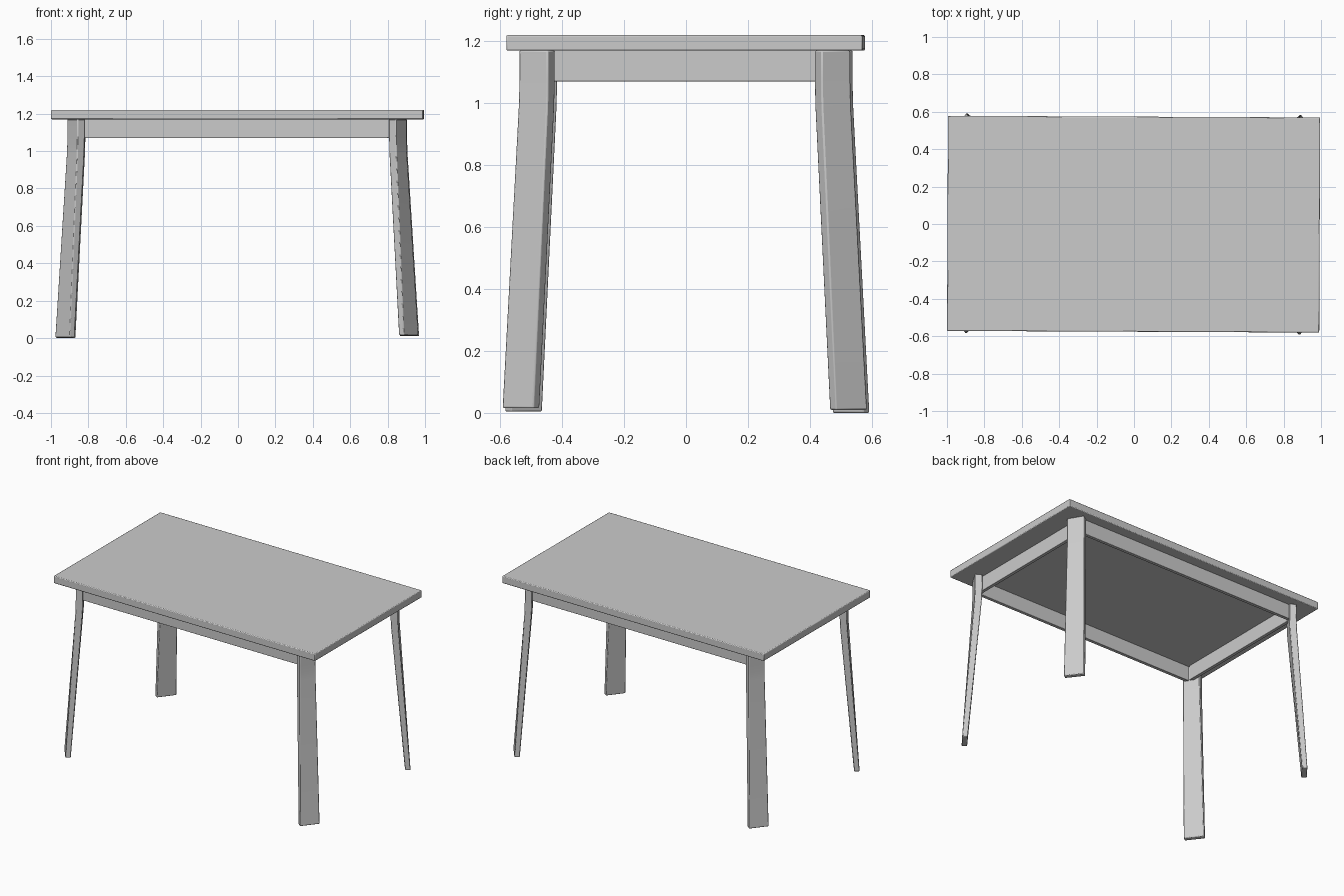
import bpy, bmesh
from mathutils import Vector, Matrix

if "Cube" in bpy.data.objects:
    bpy.data.objects.remove(bpy.data.objects["Cube"])

YAW = Matrix.Rotation(-0.0045, 4, 'Z')


def finish(name, bm, bevel):
    bmesh.ops.recalc_face_normals(bm, faces=bm.faces)
    bm.transform(YAW)
    mesh = bpy.data.meshes.new(name)
    bm.to_mesh(mesh)
    bm.free()
    ob = bpy.data.objects.new(name, mesh)
    bpy.context.collection.objects.link(ob)
    mod = ob.modifiers.new("soft_edges", 'BEVEL')
    mod.width, mod.segments, mod.limit_method = bevel, 2, 'ANGLE'
    bpy.context.view_layer.objects.active = ob
    ob.select_set(True)
    bpy.ops.object.shade_smooth_by_angle()
    ob.select_set(False)
    return ob


def box(name, lo, hi, bevel):
    lo, hi = Vector(lo), Vector(hi)
    bm = bmesh.new()
    bmesh.ops.create_cube(bm, size=1)
    bmesh.ops.scale(bm, vec=hi - lo, verts=bm.verts)
    bmesh.ops.translate(bm, vec=(lo + hi) / 2, verts=bm.verts)
    return finish(name, bm, bevel)


# Leg: plank turned to the corner, upright at the top then splayed outwards.
# Outer face ends (a, b) and thickness at the top and at the foot.
TOP = (Vector((0.852, -0.536)), Vector((0.908, -0.442)), 0.046)
FOOT = (Vector((0.893, -0.590)), Vector((0.972, -0.489)), 0.034)


def section(t):
    a, b = TOP[0].lerp(FOOT[0], t), TOP[1].lerp(FOOT[1], t)
    thick = TOP[2] + (FOOT[2] - TOP[2]) * t
    d = (b - a).normalized()
    inward = Vector((-d.y, d.x)) * thick
    return a, b, b + inward, a + inward


def leg(name, sx, sy, z_foot):
    bm = bmesh.new()
    levels = [(1.17, 0), (1.08, 0), (1.03, 0.015), (0.98, 0.045), (z_foot, 1)]
    rings = [[bm.verts.new((p.x * sx - 0.004, p.y * sy, z)) for p in section(t)]
             for z, t in levels]
    for r, s in zip(rings, rings[1:]):
        for i in range(4):
            j = (i + 1) % 4
            bm.faces.new((r[i], r[j], s[j], s[i]))
    bm.faces.new(rings[0])
    bm.faces.new(rings[-1])
    finish(name, bm, 0.005)


leg("front_right_leg", 1, 1, 0.015)
leg("back_right_leg", 1, -1, 0.01)
leg("front_left_leg", -1, 1, 0.004)
leg("back_left_leg", -1, -1, 0.0)

# Table top
box("table_top", (-0.997, -0.576, 1.17), (0.993, 0.574, 1.22), 0.005)

# Apron boards between the legs
for side, s in (("front", -1), ("back", 1)):
    y = sorted((s * 0.48, s * 0.502))
    box(side + "_apron", (-0.838, y[0], 1.07), (0.832, y[1], 1.171), 0.002)
for side, s in (("left", -1), ("right", 1)):
    x = sorted((s * 0.83 - 0.004, s * 0.852 - 0.004))
    box(side + "_apron", (x[0], -0.47, 1.07), (x[1], 0.47, 1.171), 0.002)
